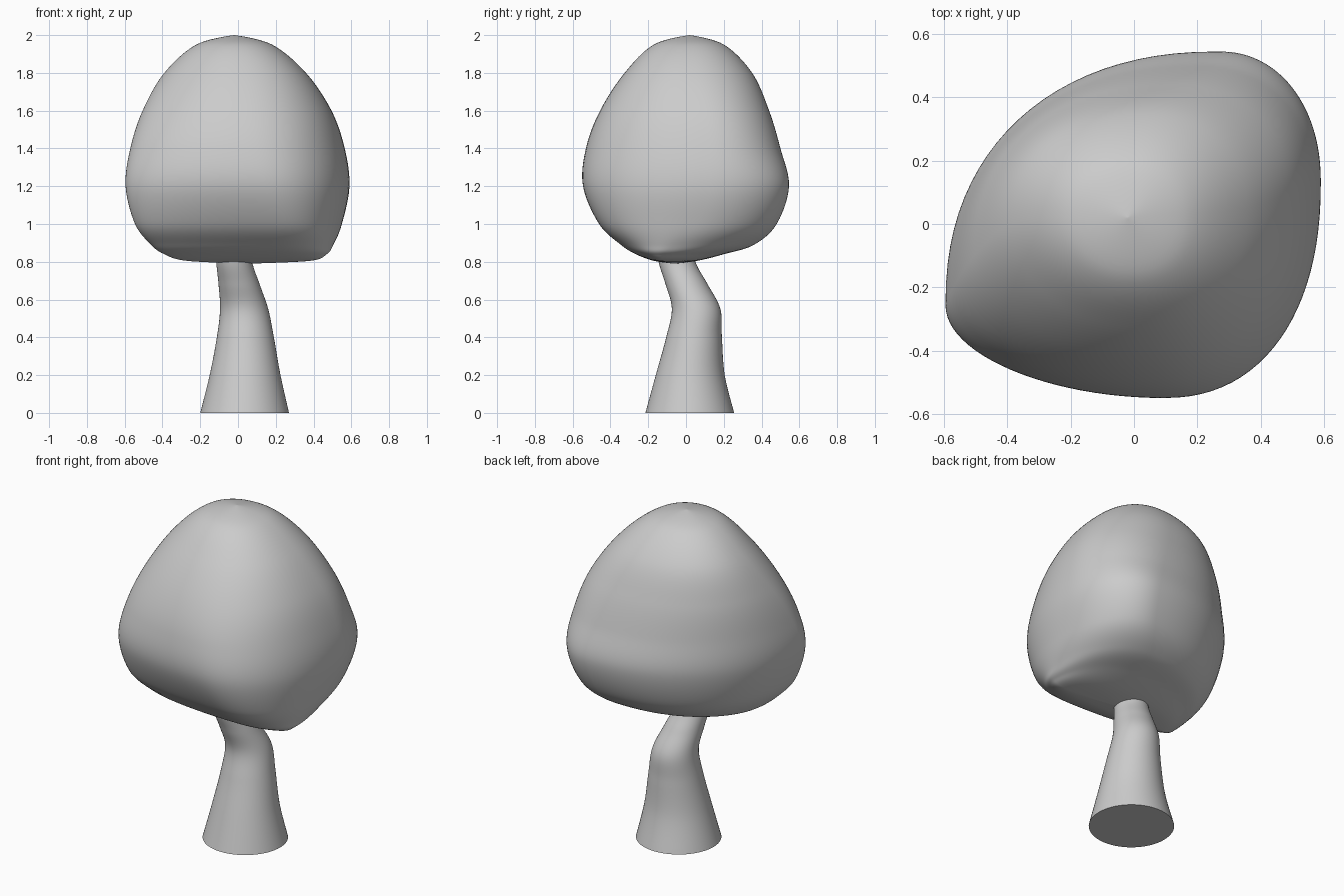
import bpy
import bmesh
import math

cube = bpy.data.objects.get("Cube")
if cube:
    bpy.data.objects.remove(cube, do_unlink=True)


def make_material(name, color):
    mat = bpy.data.materials.new(name)
    mat.use_nodes = True
    mat.diffuse_color = color
    for node in mat.node_tree.nodes:
        if node.type == "BSDF_PRINCIPLED":
            node.inputs["Base Color"].default_value = color
    return mat


def spline(a, b, c, d, t):
    """Catmull-Rom blend between b and c."""
    return 0.5 * (2 * b + (c - a) * t + (2 * a - 5 * b + 4 * c - d) * t * t
                  + (3 * b - a - 3 * c + d) * t ** 3)


def over_pole(pole, row):
    """Reflect a section across a pole, so the surface closes smoothly."""
    z, west, east, south, north = row
    p = pole[1]

    def flip(q):
        return (2 * p[0] - q[0], 2 * p[1] - q[1])
    return (z, flip(east), flip(west), flip(north), flip(south))


def flatten(row):
    return [row[0]] + [value for point in row[1:] for value in point]


def blend_sections(rows, steps):
    """Smoothly interpolate sections; rows include a ghost at each end."""
    flat = [flatten(r) for r in rows]
    out = []
    for i in range(1, len(flat) - 2):
        for s in range(steps):
            out.append([spline(*v, s / steps) for v in zip(*flat[i - 1:i + 3])])
    out.append(flat[-2])
    return out


def section_point(sec, angle, fullness):
    """Point on an outline of four quarter arcs joining its extreme points."""
    z, wx, wy, ex, ey, sx, sy, nx, ny = sec
    c, s = math.cos(angle), math.sin(angle)
    power = fullness[("n" if s >= 0 else "s") + ("e" if c >= 0 else "w")]
    cx = nx if s >= 0 else sx
    cy = ey if c >= 0 else wy
    reach_x = ex - cx if c >= 0 else wx - cx
    reach_y = ny - cy if s >= 0 else sy - cy
    return (cx + reach_x * abs(c) ** power, cy + reach_y * abs(s) ** power, z)


def loft(name, sections, sides, fullness, mat, closed_poles):
    bm = bmesh.new()
    body = sections[1:-1] if closed_poles else sections
    rings = [[bm.verts.new(section_point(sec, math.tau * k / sides, fullness))
              for k in range(sides)] for sec in body]
    for a, b in zip(rings, rings[1:]):
        for k in range(sides):
            j = (k + 1) % sides
            bm.faces.new((a[k], a[j], b[j], b[k]))
    for ring, sec in ((rings[0], sections[0]), (rings[-1], sections[-1])):
        if closed_poles:
            tip = bm.verts.new((sec[1], sec[2], sec[0]))
            for k in range(sides):
                bm.faces.new((ring[k], ring[(k + 1) % sides], tip))
        else:
            bm.faces.new(ring)
    bmesh.ops.recalc_face_normals(bm, faces=bm.faces)
    mesh = bpy.data.meshes.new(name)
    bm.to_mesh(mesh)
    bm.free()
    mesh.materials.append(mat)
    obj = bpy.data.objects.new(name, mesh)
    bpy.context.collection.objects.link(obj)
    bpy.ops.object.select_all(action="DESELECT")
    obj.select_set(True)
    bpy.context.view_layer.objects.active = obj
    bpy.ops.object.shade_smooth_by_angle(angle=math.radians(50))


grey = make_material("plain grey", (0.6, 0.6, 0.6, 1))

# Crown: height, then the west, east, south and north extremes of each section
top = (2.0,) + ((-0.02, 0.02),) * 4
bottom = (0.79,) + ((0.05, -0.06),) * 4
crown = [
    (1.95, (-0.22, 0.02), (0.18, 0.03), (-0.01, -0.17), (0, 0.2)),
    (1.8, (-0.39, 0), (0.36, 0.05), (0.01, -0.325), (0.04, 0.35)),
    (1.6, (-0.505, -0.1), (0.495, 0.1), (0.03, -0.455), (0.12, 0.44)),
    (1.4, (-0.57, -0.2), (0.565, 0.13), (0.06, -0.53), (0.2, 0.5)),
    (1.2, (-0.595, -0.26), (0.59, 0.13), (0.11, -0.545), (0.27, 0.545)),
    (1.0, (-0.545, -0.26), (0.55, 0.06), (0.18, -0.46), (0.25, 0.48)),
    (0.89, (-0.46, -0.21), (0.505, -0.06), (0.2, -0.345), (0.18, 0.36)),
    (0.84, (-0.39, -0.17), (0.47, -0.12), (0.2, -0.265), (0.14, 0.2)),
    (0.805, (-0.27, -0.13), (0.38, -0.12), (0.13, -0.17), (0.1, 0.06)),
]
crown_rows = ([over_pole(top, crown[0]), top] + crown
              + [bottom, over_pole(bottom, crown[-1])])
loft("crown", blend_sections(crown_rows, 10), 96,
     {"ne": 0.94, "nw": 0.9, "sw": 1.02, "se": 0.9}, grey, True)

# Trunk: height, then west, east, south and north limits of each round section
trunk = [
    (0, -0.2, 0.27, -0.215, 0.255),
    (0.2, -0.15, 0.225, -0.16, 0.205),
    (0.4, -0.112, 0.19, -0.105, 0.19),
    (0.55, -0.095, 0.16, -0.075, 0.182),
    (0.68, -0.103, 0.115, -0.108, 0.115),
    (0.8, -0.115, 0.075, -0.145, 0.05),
    (0.95, -0.12, 0.06, -0.165, 0.02),
]
trunk_rows = []
for z, w, e, s, n in trunk:
    x, y = (w + e) / 2, (s + n) / 2
    trunk_rows.append((z, (w, y), (e, y), (x, s), (x, n)))
trunk_rows = trunk_rows[:1] + trunk_rows + trunk_rows[-1:]
loft("trunk", blend_sections(trunk_rows, 8), 64,
     dict.fromkeys(("ne", "nw", "sw", "se"), 1), grey, False)
